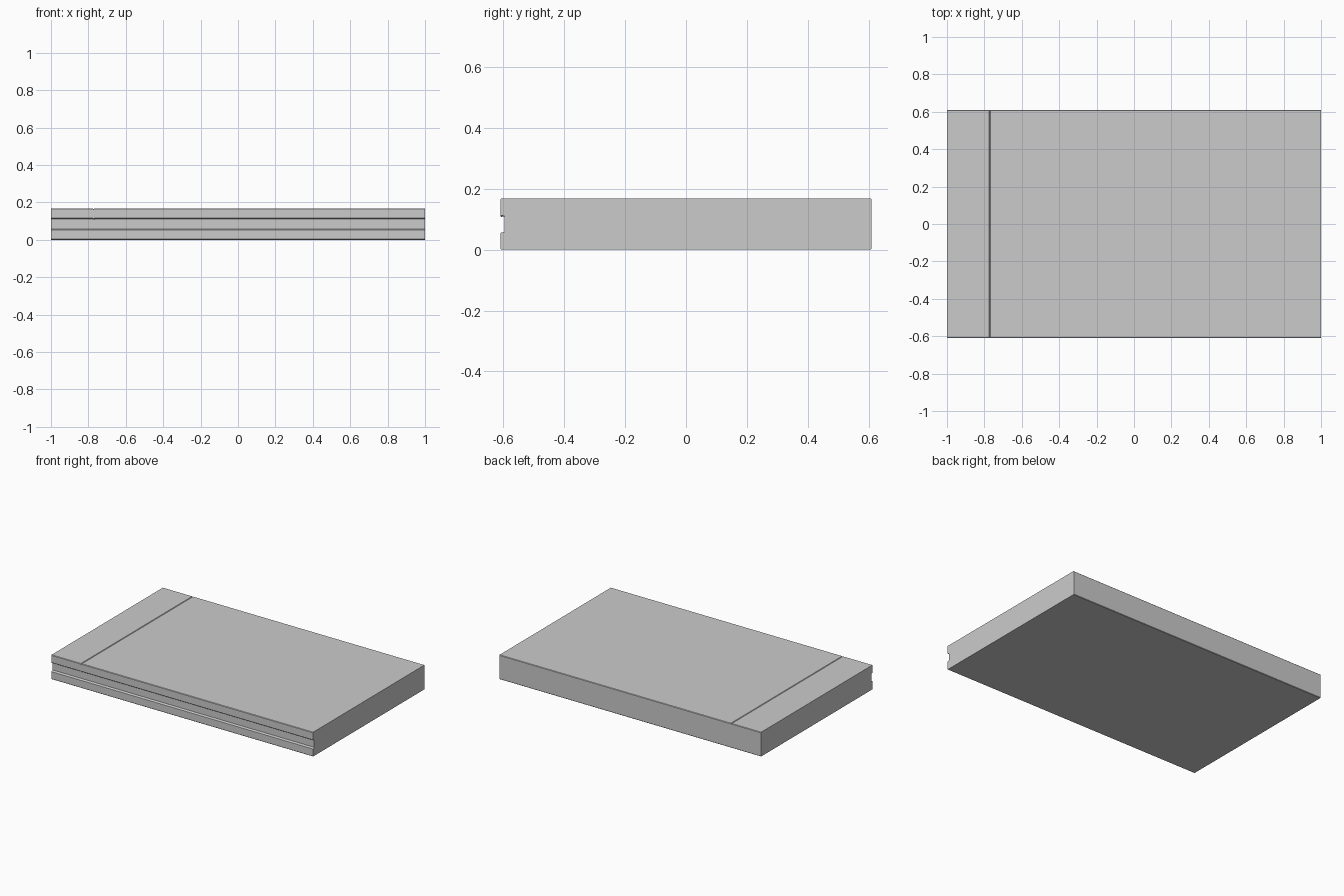
import bpy, bmesh

if "Cube" in bpy.data.objects:
    bpy.data.objects.remove(bpy.data.objects["Cube"])

HX, HY, H = 1.0, 0.61, 0.168
LOW, HIGH, DEPTH = 0.056, 0.113, 0.014   # finger groove on the front
B = 0.003                                # small edge rounding
CREASE_X, CREASE_W, CREASE_D = -0.772, 0.004, 0.005

# Side profile (y, z, follows_crease), with a recessed front groove
profile = [
    (-HY + B, 0, 0), (HY - B, 0, 0), (HY, B, 0),
    (HY, H - B, 1), (HY - B, H, 1), (-HY + B, H, 1), (-HY, H - B, 1),
    (-HY, HIGH + B, 1), (-HY + B, HIGH, 1), (-HY + DEPTH, HIGH - B, 0),
    (-HY + DEPTH, LOW + B, 0), (-HY + B, LOW, 0), (-HY, LOW - B, 0),
    (-HY, B, 0),
]

# Stations along the length; the lid dips at the hinge crease
stations = [(-HX, 0), (CREASE_X - CREASE_W, 0), (CREASE_X, CREASE_D),
            (CREASE_X + CREASE_W, 0), (HX, 0)]


def loft(name):
    bm = bmesh.new()
    rings = [[bm.verts.new((x, y, z - dip * f)) for y, z, f in profile]
             for x, dip in stations]
    n = len(profile)
    for a, b in zip(rings, rings[1:]):
        for i in range(n):
            j = (i + 1) % n
            bm.faces.new((a[i], a[j], b[j], b[i]))
    # Flat ends
    bm.faces.new(rings[0])
    bm.faces.new(rings[-1])
    bmesh.ops.recalc_face_normals(bm, faces=bm.faces)
    mesh = bpy.data.meshes.new(name)
    bm.to_mesh(mesh)
    bm.free()
    obj = bpy.data.objects.new(name, mesh)
    bpy.context.collection.objects.link(obj)
    return obj


# Flat box with creased lid and front groove
loft("flat_box_body")
